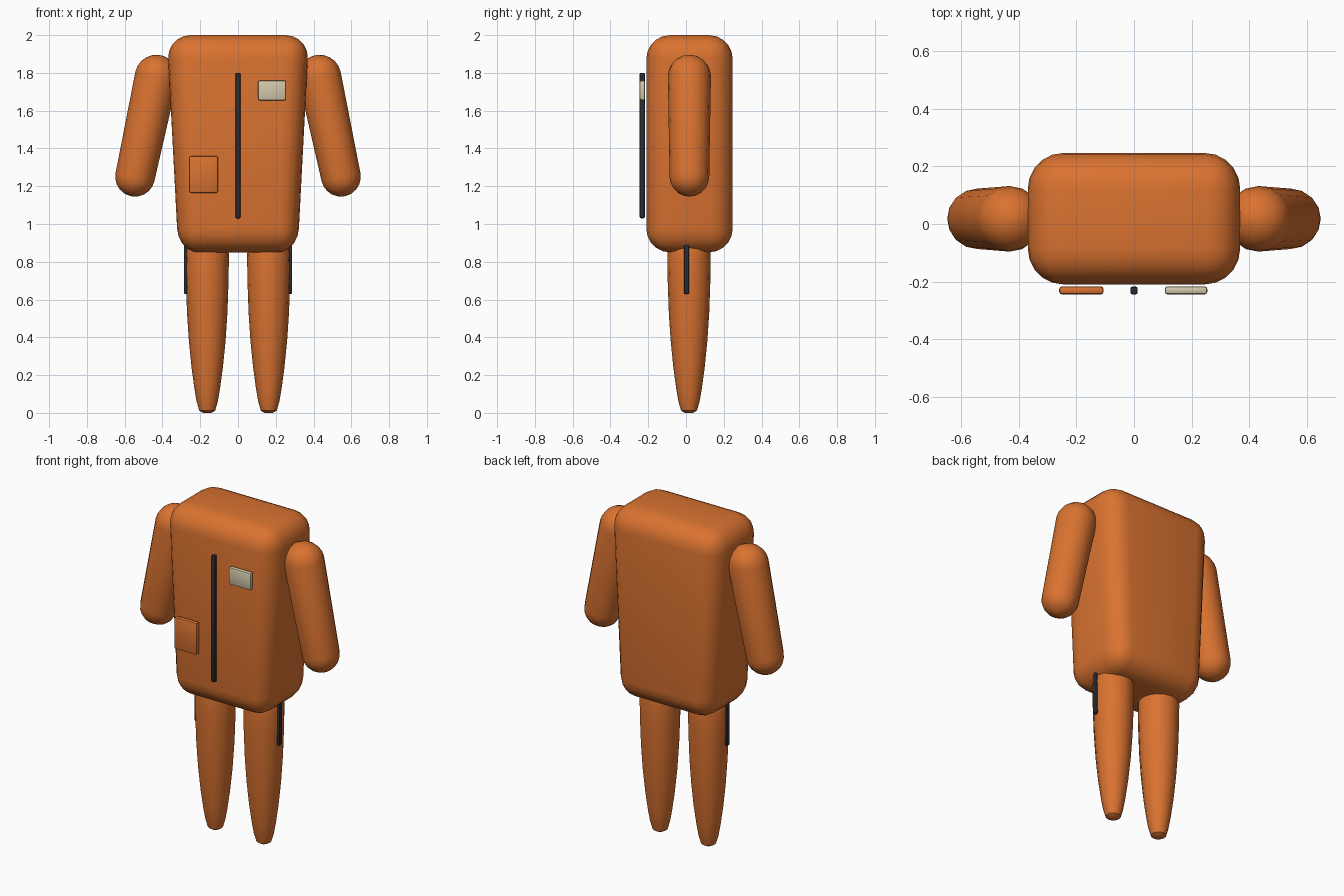
import bpy, bmesh, math
from mathutils import Vector

if "Cube" in bpy.data.objects:
    bpy.data.objects.remove(bpy.data.objects["Cube"])


def material(name, rgb):
    m = bpy.data.materials.new(name)
    m.diffuse_color = (*rgb, 1)
    m.use_nodes = True
    m.node_tree.nodes["Principled BSDF"].inputs["Base Color"].default_value = m.diffuse_color
    return m


ORANGE = material("orange fabric", (0.70, 0.17, 0.03))
DARK = material("dark trim", (0.025, 0.025, 0.034))
CREAM = material("cream patch", (0.66, 0.58, 0.41))
MID_Y = 0.018


def finish(name, bm, mat, smooth=True, angle=40):
    bmesh.ops.recalc_face_normals(bm, faces=bm.faces)
    me = bpy.data.meshes.new(name)
    bm.to_mesh(me)
    bm.free()
    me.materials.append(mat)
    ob = bpy.data.objects.new(name, me)
    bpy.context.collection.objects.link(ob)
    if smooth:
        bpy.ops.object.select_all(action='DESELECT')
        ob.select_set(True)
        bpy.context.view_layer.objects.active = ob
        bpy.ops.object.shade_smooth_by_angle(angle=math.radians(angle))
    return ob


def bevelled_box(lo, hi, bevel, segments):
    lo, hi = Vector(lo), Vector(hi)
    bm = bmesh.new()
    bmesh.ops.create_cube(bm, size=1)
    size, mid = hi - lo, (lo + hi) / 2
    for v in bm.verts:
        v.co = Vector([v.co[i] * size[i] + mid[i] for i in range(3)])
    bmesh.ops.bevel(bm, geom=bm.edges[:], offset=bevel, segments=segments,
                    profile=0.5, affect='EDGES')
    return bm


def lathe(profile, start, direction, sides=16):
    """Spin (radius, distance) pairs around an axis and cap both ends."""
    bm = bmesh.new()
    turn = Vector(direction).to_track_quat('Z', 'Y')
    rings = []
    for r, d in profile:
        ring = []
        for i in range(sides):
            a = 2 * math.pi * i / sides
            p = Vector((r * math.cos(a), r * math.sin(a), d))
            ring.append(bm.verts.new(Vector(start) + turn @ p))
        rings.append(ring)
    for a, b in zip(rings, rings[1:]):
        for i in range(sides):
            j = (i + 1) % sides
            bm.faces.new((a[i], a[j], b[j], b[i]))
    bm.faces.new(rings[0])
    bm.faces.new(rings[-1])
    return bm


# Torso: rounded box, narrowing toward the hem
bm = bevelled_box((-0.376, -0.21, 0.85), (0.376, 0.247, 2.0), 0.125, 5)
for v in bm.verts:
    v.co.x *= 1 - 0.16 * (2.0 - v.co.z) / 1.15
finish("torso", bm, ORANGE)

# Leg profile: slim cone with a rounded toe and a domed top
LEG = [(0.022, 0.0), (0.042, 0.012), (0.056, 0.06), (0.068, 0.13),
       (0.083, 0.24), (0.097, 0.38), (0.107, 0.53), (0.113, 0.70),
       (0.115, 0.84), (0.108, 0.89), (0.08, 0.93), (0.03, 0.95)]

for side, label in ((-1, "left"), (1, "right")):
    # Arm: slightly tapered capsule leaning outward
    top = Vector((side * 0.432, MID_Y, 1.782))
    end = Vector((side * 0.545, MID_Y, 1.25))
    length, r0, r1 = (end - top).length, 0.114, 0.105
    angles = [math.radians(a) for a in (4, 22, 40, 56, 73, 90)]
    prof = [(r0 * math.sin(a), -r0 * math.cos(a)) for a in angles]
    prof += [(r1 * math.sin(a), length + r1 * math.cos(a)) for a in reversed(angles)]
    finish(label + "_arm", lathe(prof, top, end - top), ORANGE)

    # Leg
    finish(label + "_leg", lathe(LEG, (side * 0.163, 0.016, 0), (0, 0, 1)), ORANGE)

    # Leg side stripe
    x = side * 0.277
    finish(label + "_leg_stripe",
           bevelled_box((x - 0.010, -0.010, 0.63), (x + 0.010, 0.016, 0.89), 0.005, 2),
           DARK)

# Front zip, chest patch and hip pocket
finish("zip", bevelled_box((-0.013, -0.245, 1.03), (0.013, -0.218, 1.80), 0.007, 2), DARK)
finish("chest_patch", bevelled_box((0.107, -0.245, 1.655), (0.255, -0.217, 1.76), 0.009, 2), CREAM)
finish("hip_pocket", bevelled_box((-0.26, -0.245, 1.165), (-0.106, -0.217, 1.36), 0.009, 2), ORANGE)
